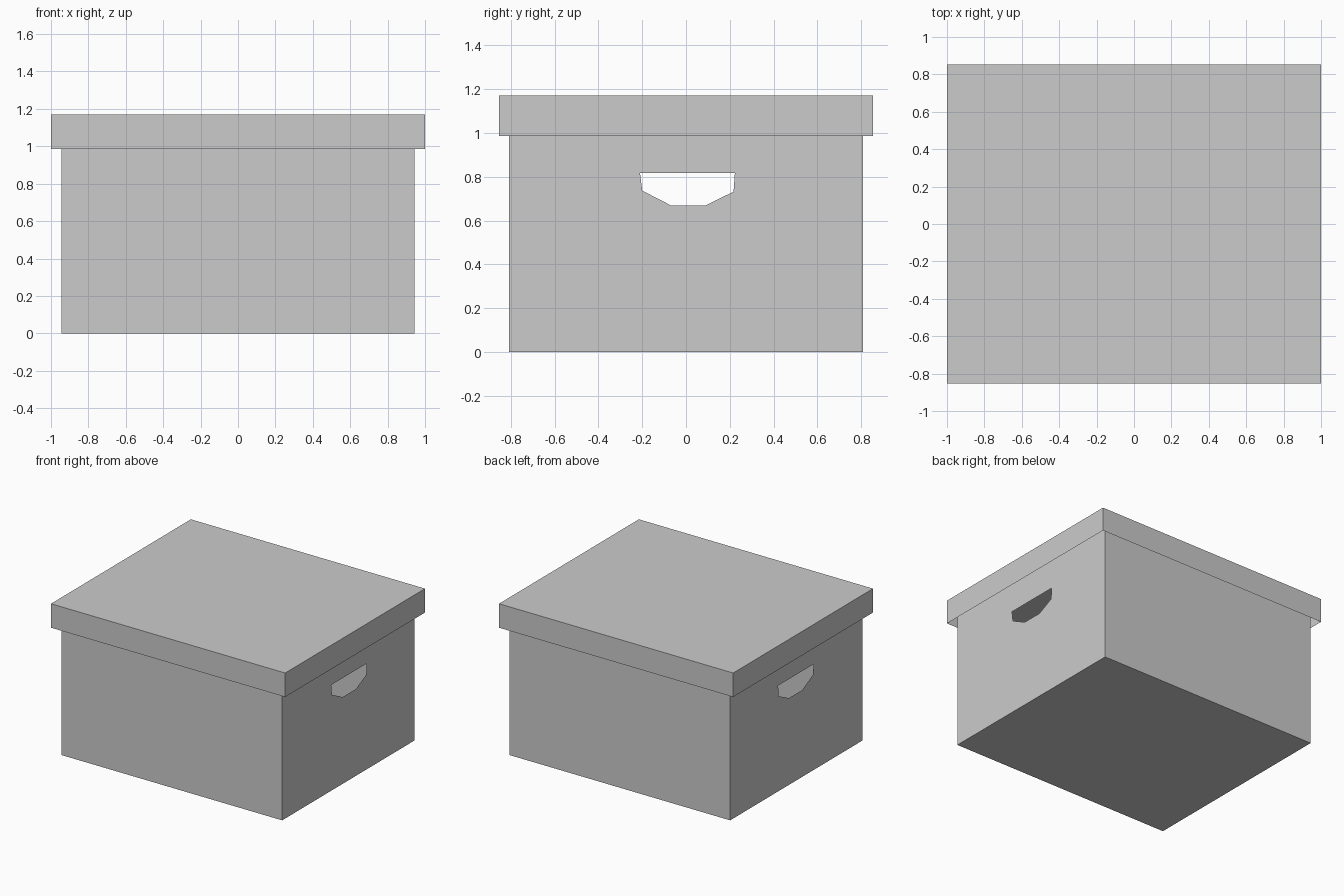
import bpy, bmesh
from mathutils import Vector

if "Cube" in bpy.data.objects:
    bpy.data.objects.remove(bpy.data.objects["Cube"])


def open_box(bm, hx, hy, z0, z1, open_side):
    """Thin-walled box with its top (+1) or bottom (-1) left open."""
    bmesh.ops.create_cube(bm, size=1)
    for v in bm.verts:
        v.co = (v.co.x * 2 * hx, v.co.y * 2 * hy, z1 if v.co.z > 0 else z0)
    bm.normal_update()
    gone = [f for f in bm.faces if f.normal.z * open_side > 0.5]
    bmesh.ops.delete(bm, geom=gone, context='FACES_ONLY')


def finish(bm, name):
    mesh = bpy.data.meshes.new(name)
    bm.to_mesh(mesh)
    bm.free()
    obj = bpy.data.objects.new(name, mesh)
    bpy.context.collection.objects.link(obj)
    return obj


# Box body, open at the top under the lid
bm = bmesh.new()
open_box(bm, 0.943, 0.808, 0.0, 1.15, 1)

# Hand holes cut through both end walls
hole = [(-0.21, 0.817), (-0.2, 0.737), (-0.07, 0.67),
        (0.09, 0.67), (0.217, 0.732), (0.223, 0.817)]
bm.normal_update()
for wall in [f for f in bm.faces if abs(f.normal.x) > 0.5]:
    normal = wall.normal.copy()
    x = wall.verts[0].co.x
    edges = list(wall.edges)
    bmesh.ops.delete(bm, geom=[wall], context='FACES_ONLY')
    top = [v for v in bm.verts if abs(v.co.x - x) < 1e-5 and v.co.z > 1]
    edges = [e for e in edges if e.is_valid]
    if not any(set(e.verts) == set(top) for e in edges):
        edges.append(bm.edges.new(top))
    ring = [bm.verts.new(Vector((x, y, z))) for y, z in hole]
    edges += [bm.edges.new((a, b)) for a, b in zip(ring, ring[1:] + ring[:1])]
    fill = bmesh.ops.triangle_fill(bm, edges=edges, use_beauty=True, normal=normal)
    for f in fill["geom"]:
        if isinstance(f, bmesh.types.BMFace):
            f.normal_update()
            if f.normal.dot(normal) < 0:
                f.normal_flip()
finish(bm, "box_body")

# Lid, open underneath and overhanging the body
bm = bmesh.new()
open_box(bm, 1.0, 0.853, 0.985, 1.17, -1)
finish(bm, "lid")
